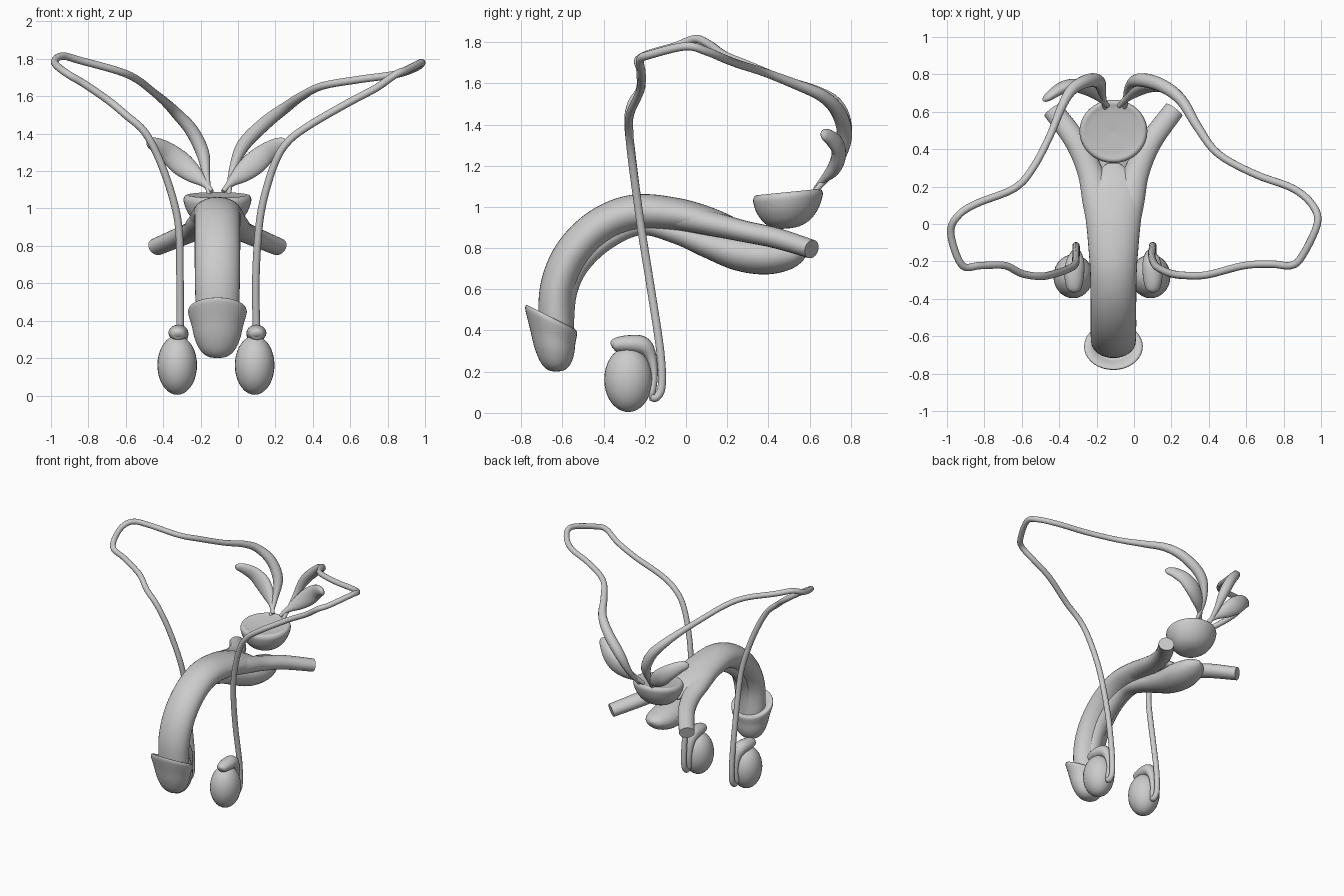
import bpy, bmesh, math
from mathutils import Vector, Matrix

MID = -0.11  # x of the symmetry plane


def finish(bm, name):
    bmesh.ops.recalc_face_normals(bm, faces=bm.faces)
    me = bpy.data.meshes.new(name)
    bm.to_mesh(me)
    bm.free()
    ob = bpy.data.objects.new(name, me)
    bpy.context.collection.objects.link(ob)
    bpy.ops.object.select_all(action='DESELECT')
    ob.select_set(True)
    bpy.context.view_layer.objects.active = ob
    bpy.ops.object.shade_smooth_by_angle(angle=math.radians(50))
    return ob


def spline(keys, steps):
    """Catmull-Rom through (x, y, z, r1, r2) keys."""
    out, n = [], len(keys)
    for i in range(n - 1):
        a, b, c, d = (keys[max(0, min(n - 1, i + k))] for k in (-1, 0, 1, 2))
        for s in range(steps):
            t = s / steps
            out.append([0.5 * (2 * q + (r - p) * t + (2 * p - 5 * q + 4 * r - w) * t * t
                        + (3 * q - p - 3 * r + w) * t ** 3) for p, q, r, w in zip(a, b, c, d)])
    return out + [list(keys[-1])]


def tube(name, keys, ref=(1, 0, 0), steps=6, sides=20):
    """Sweep an ellipse: r1 along ref, r2 across it."""
    rows = spline(keys, steps)
    pts = [Vector(r[:3]) for r in rows]
    bm, rings, side = bmesh.new(), [], Vector(ref)
    for i, r in enumerate(rows):
        t = (pts[min(i + 1, len(pts) - 1)] - pts[max(i - 1, 0)]).normalized()
        side = (side - t * side.dot(t)).normalized()
        up = t.cross(side)
        r1, r2 = max(r[3], .003), max(r[4], .003)
        rings.append([bm.verts.new(pts[i] + side * r1 * math.cos(a) + up * r2 * math.sin(a))
                      for a in (2 * math.pi * k / sides for k in range(sides))])
    for p, q in zip(rings, rings[1:]):
        for k in range(sides):
            j = (k + 1) % sides
            bm.faces.new((p[k], p[j], q[j], q[k]))
    bm.faces.new(rings[0])
    bm.faces.new(rings[-1])
    return finish(bm, name)


def lathe(name, profile, loc, scale=(1, 1, 1), shear=None, sides=36):
    """Spin an (r, z) profile; shear(v) adjusts each point."""
    rows = spline([(r, z) for r, z in profile], 4)
    bm, rings = bmesh.new(), []
    for r, z in rows:
        ring = []
        for k in range(sides):
            a = 2 * math.pi * k / sides
            v = Vector((max(r, .001) * math.cos(a) * scale[0], max(r, .001) * math.sin(a) * scale[1], z * scale[2]))
            if shear:
                v = shear(v)
            ring.append(bm.verts.new(v + Vector(loc)))
        rings.append(ring)
    for p, q in zip(rings, rings[1:]):
        for k in range(sides):
            j = (k + 1) % sides
            bm.faces.new((p[k], p[j], q[j], q[k]))
    bm.faces.new(rings[0])
    bm.faces.new(rings[-1])
    return finish(bm, name)


# main shaft (upper erectile body)
tube("shaft", [(MID, y, z, a, b) for y, z, a, b in (
    (-.63, .40, .115, .085), (-.625, .60, .12, .085), (-.555, .77, .122, .088), (-.42, .905, .122, .088),
    (-.25, .972, .125, .088), (-.05, .962, .14, .082), (.12, .925, .155, .07), (.24, .895, .13, .045),
    (.32, .87, .04, .015))], sides=32)

# lower spongy body widening into the bulb
tube("spongy_body", [(MID, y, z, a, b) for y, z, a, b in (
    (-.59, .40, .055, .045), (-.575, .58, .055, .045), (-.51, .72, .055, .045), (-.38, .84, .055, .045),
    (-.22, .908, .055, .045), (-.05, .872, .065, .05), (.10, .82, .085, .065), (.25, .775, .11, .083),
    (.38, .76, .12, .088), (.48, .762, .105, .073), (.55, .775, .07, .045), (.585, .785, .01, .01))], sides=28)

# head with a slanted flared rim
lathe("head", [(0, 0), (.05, .008), (.09, .04), (.12, .10), (.137, .17), (.153, .225), (.157, .25),
               (.148, .265), (.12, .262), (.09, .24)],
      (MID, -.63, .20), (1, .80, 1),
      lambda v: Vector((v.x, v.y - .10 * v.z, v.z - .47 * v.y * v.z / .25)))

# prostate, a bowl with a rounded flat top
lathe("prostate", [(0, -.10), (.06, -.094), (.115, -.066), (.155, -.015), (.175, .04), (.173, .066),
                   (.158, .077), (.12, .072), (0, .066)],
      (MID, .495, .995), (1.03, .96, 1),
      lambda v: Vector((v.x, v.y, v.z + .10 * v.y)), 40)

for s, label in ((-1, "left"), (1, "right")):
    def side(rows):
        return [(MID + s * d, *rest) for d, *rest in rows]

    # crus diverging from the shaft
    tube(label + "_crus", side([
        (.055, -.08, .965, .07, .065), (.085, .12, .92, .08, .06), (.125, .28, .882, .068, .052),
        (.20, .44, .848, .06, .05), (.325, .61, .795, .055, .046)]))

    # seminal vesicle, a leaf shaped sac
    tube(label + "_seminal_vesicle", side([
        (.03, .63, 1.09, .012, .012), (.07, .67, 1.135, .018, .022), (.13, .715, 1.185, .03, .05),
        (.195, .74, 1.24, .035, .063), (.26, .735, 1.295, .032, .055), (.32, .70, 1.335, .027, .042),
        (.36, .67, 1.352, .018, .028), (.375, .66, 1.36, .004, .006)]), (0, 1, 0))

    # testis
    bm = bmesh.new()
    bmesh.ops.create_uvsphere(bm, u_segments=28, v_segments=18, radius=1,
                              matrix=Matrix.Translation((-.118 + s * .207, -.28, .162))
                              @ Matrix.Diagonal((.106, .117, .158, 1)))
    finish(bm, label + "_testis")

    # epididymis cap and tail
    tube(label + "_epididymis", side([
        (.21, -.362, .325, .012, .01), (.21, -.345, .33, .038, .032), (.21, -.28, .335, .052, .042),
        (.205, -.21, .325, .05, .045), (.20, -.17, .27, .035, .028), (.20, -.155, .18, .027, .018),
        (.205, -.165, .10, .024, .018), (.205, -.17, .065, .01, .008)]))

# seminal ducts: each a long loop, not quite mirrored
start = [(-.17, .08), (-.145, .075), (-.118, .13), (-.125, .3)]
LEFT = [(-.31, y, z) for y, z in start] + [
    (-.31, -.17, .6), (-.315, -.215, .88), (-.35, -.24, 1.06), (-.42, -.265, 1.26), (-.5, -.28, 1.41),
    (-.6, -.265, 1.50), (-.69, -.222, 1.575), (-.82, -.222, 1.665), (-.92, -.22, 1.725), (-.98, -.05, 1.78),
    (-.94, .045, 1.815), (-.84, .11, 1.79), (-.64, .19, 1.735), (-.54, .3, 1.69), (-.45, .47, 1.62),
    (-.385, .63, 1.565), (-.33, .72, 1.51), (-.25, .765, 1.42), (-.19, .76, 1.30), (-.17, .70, 1.18),
    (-.155, .62, 1.07)]
RIGHT = [(.1, y, z) for y, z in start] + [
    (.095, -.17, .6), (.11, -.215, .88), (.14, -.24, 1.06), (.2, -.265, 1.25), (.27, -.275, 1.36),
    (.39, -.272, 1.45), (.59, -.222, 1.565), (.74, -.215, 1.645), (.84, -.222, 1.715), (.9, -.17, 1.74),
    (.98, 0, 1.78), (.955, .1, 1.755), (.85, .19, 1.718), (.65, .265, 1.69), (.45, .375, 1.655),
    (.34, .52, 1.60), (.255, .66, 1.54), (.15, .74, 1.46), (.03, .77, 1.34), (-.03, .73, 1.2),
    (-.05, .62, 1.07)]
AMPULLA = [.024, .03, .036, .036, .02, .012]  # swelling near the prostate
for name, path in (("left_duct", LEFT), ("right_duct", RIGHT)):
    radii = [.02] * (len(path) - len(AMPULLA)) + AMPULLA
    tube(name, [(*p, r, r) for p, r in zip(path, radii)], steps=5, sides=14)
